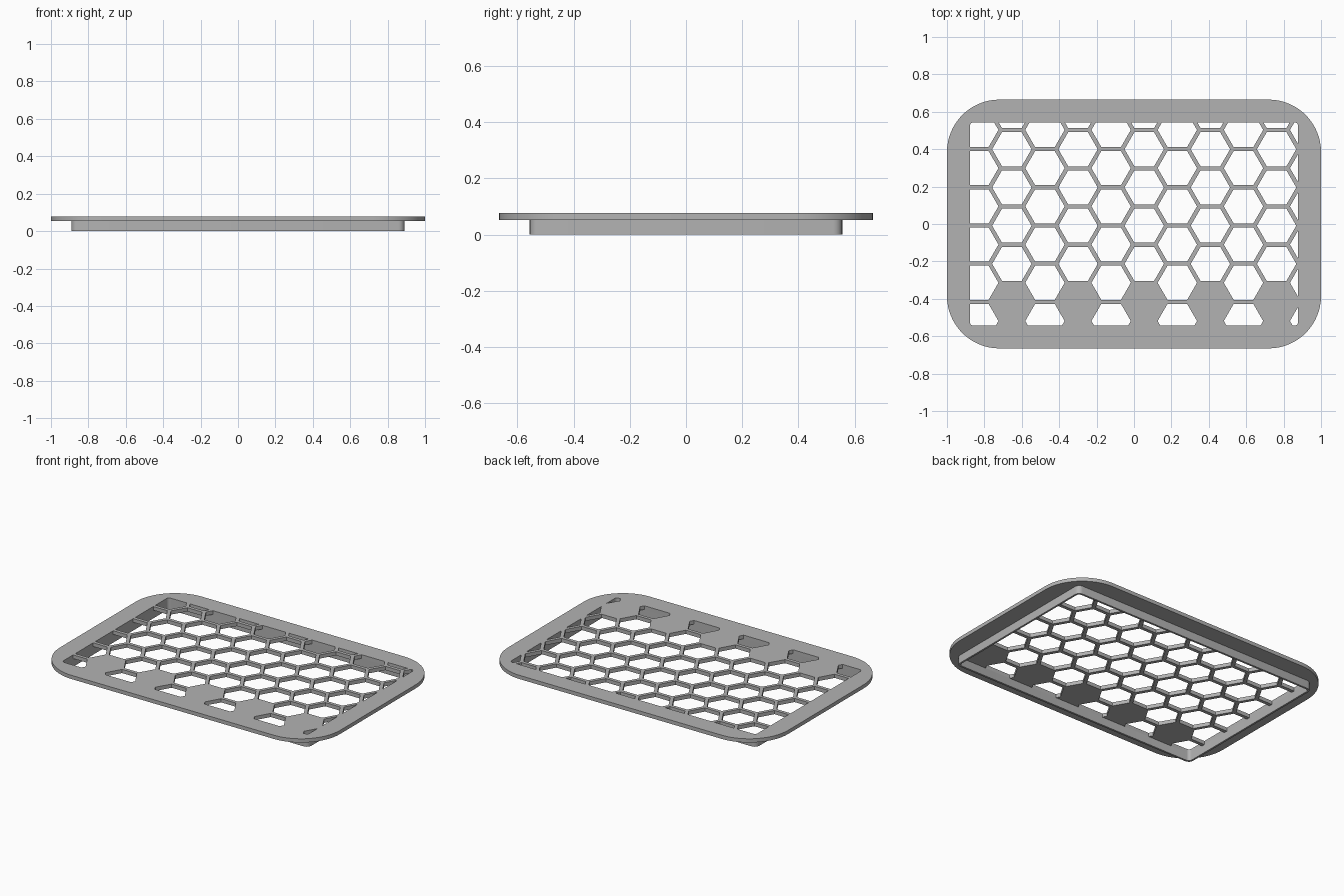
import bpy
import bmesh
from math import sin, cos, pi, sqrt
from mathutils import Vector

cube = bpy.data.objects.get("Cube")
if cube:
    bpy.data.objects.remove(cube, do_unlink=True)

WALL_H, TOP = 0.053, 0.077
PITCH, BAR = 0.2043, 0.022

grey = bpy.data.materials.new("plain grey")
grey.use_nodes = True
colour = (0.45, 0.45, 0.45, 1)
grey.diffuse_color = colour
grey.node_tree.nodes["Principled BSDF"].inputs["Base Color"].default_value = colour


def rounded_rect(hx, hy, r, steps):
    """Counter-clockwise outline with rounded corners."""
    pts = []
    for k, (sx, sy) in enumerate([(1, 1), (-1, 1), (-1, -1), (1, -1)]):
        for i in range(steps + 1):
            a = (k + i / steps) * pi / 2
            pts.append(Vector((sx * (hx - r) + r * cos(a), sy * (hy - r) + r * sin(a))))
    return pts


def clip(poly, window):
    """Part of a polygon inside a convex counter-clockwise window."""
    for a, b in zip(window, window[1:] + window[:1]):
        edge = b - a
        out = []
        for p, q in zip(poly, poly[1:] + poly[:1]):
            dp = edge.x * (p.y - a.y) - edge.y * (p.x - a.x)
            dq = edge.x * (q.y - a.y) - edge.y * (q.x - a.x)
            if dp >= 0:
                out.append(p)
            if dp * dq < 0:
                out.append(p.lerp(q, dp / (dp - dq)))
        poly = out
        if not poly:
            break
    return poly


def extruded(name, outlines, z0, z1):
    """Solid slab from an outer outline followed by its holes."""
    curve = bpy.data.curves.new(name + "_profile", 'CURVE')
    curve.dimensions = '2D'
    curve.fill_mode = 'BOTH'
    curve.extrude = (z1 - z0) / 2
    for pts in outlines:
        spline = curve.splines.new('POLY')
        spline.points.add(len(pts) - 1)
        for sp, p in zip(spline.points, pts):
            sp.co = (p.x, p.y, 0, 1)
        spline.use_cyclic_u = True
    obj = bpy.data.objects.new(name, curve)
    bpy.context.collection.objects.link(obj)
    bpy.ops.object.select_all(action='DESELECT')
    obj.select_set(True)
    bpy.context.view_layer.objects.active = obj
    bpy.ops.object.convert(target='MESH')
    obj = bpy.context.view_layer.objects.active
    bm = bmesh.new()
    bm.from_mesh(obj.data)
    bmesh.ops.translate(bm, verts=bm.verts, vec=(0, 0, (z0 + z1) / 2))
    bmesh.ops.remove_doubles(bm, verts=bm.verts, dist=0.00005)
    bmesh.ops.recalc_face_normals(bm, faces=bm.faces)
    bm.to_mesh(obj.data)
    bm.free()
    obj.data.materials.clear()
    obj.data.materials.append(grey)
    bpy.ops.object.shade_smooth_by_angle(angle=pi / 6)
    return obj


# Honeycomb openings, trimmed to the inside of the skirt
opening = rounded_rect(0.878, 0.543, 0.02, 5)
radius = (PITCH - BAR) / sqrt(3)
holes = []
for col in range(11):
    x = -0.83 + col * PITCH * sqrt(3) / 2
    first = 0.503 if col % 2 == 0 else 0.604
    for row in range(6):
        y = first - row * PITCH
        hexagon = [Vector((x + radius * cos(i * pi / 3), y + radius * sin(i * pi / 3)))
                   for i in range(6)]
        cell = clip(hexagon, opening)
        # Skip slivers left below the last full row
        if len(cell) > 2 and not (col % 2 and row == 5):
            holes.append(cell)

# Flanged plate with honeycomb grille
extruded("grille_plate", [rounded_rect(1, 0.665, 0.28, 16)] + holes, WALL_H, TOP)

# Thin skirt below the plate
extruded("skirt_wall", [rounded_rect(0.89, 0.556, 0.032, 5), opening], 0, WALL_H)
